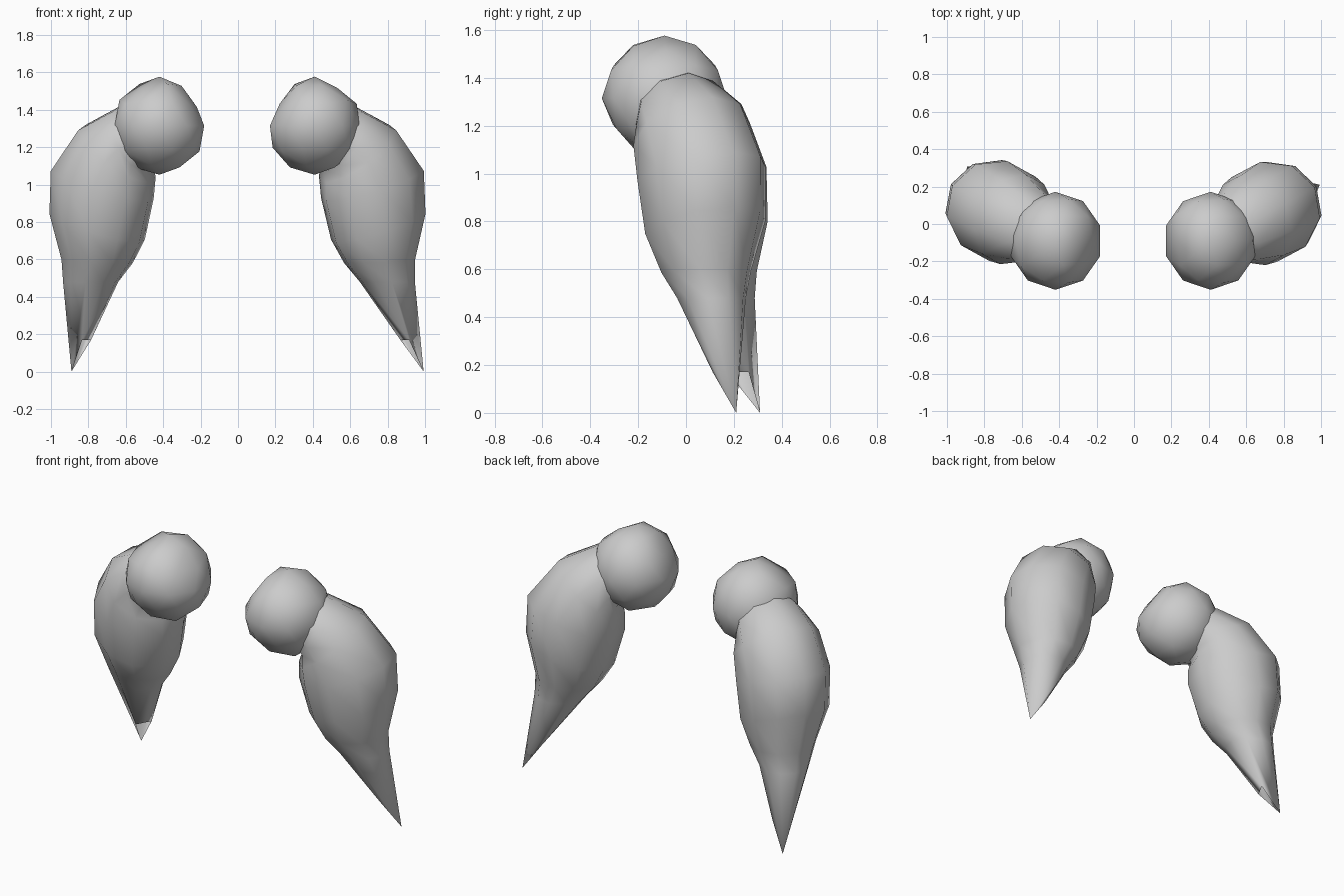
import bpy, bmesh, math
from mathutils import Vector

if "Cube" in bpy.data.objects:
    bpy.data.objects.remove(bpy.data.objects["Cube"])

SIDES = 10
# Limb rings: outer (d, z), inner (d, z), half width; d runs outward from the ball
RINGS = [
    ((0.15, 1.42), (0.04, 1.14), 0.17),
    ((0.24, 1.42), (0.09, 1.07), 0.21),
    ((0.45, 1.32), (0.07, 1.01), 0.255),
    ((0.63, 1.09), (0.07, 0.91), 0.27),
    ((0.64, 0.86), (0.13, 0.69), 0.255),
    ((0.585, 0.60), (0.20, 0.58), 0.19),
    ((0.59, 0.48), (0.29, 0.48), 0.145),
]
LIP = (0.545, 0.17)      # front edge of the open end


def finish(name, bm, loc, angle):
    bmesh.ops.recalc_face_normals(bm, faces=bm.faces)
    for f in bm.faces:
        f.smooth = True
    me = bpy.data.meshes.new(name)
    bm.to_mesh(me)
    bm.free()
    ob = bpy.data.objects.new(name, me)
    ob.location = loc
    ob.rotation_euler.z = angle
    bpy.context.collection.objects.link(ob)
    return ob


def make_limb(name, loc, angle, tip_d, skew):
    """Tapered shell; skew drifts the lower end sideways."""
    bm = bmesh.new()

    def vert(d, p, z):
        return bm.verts.new((d, p + skew * max(0, 1 - z) ** 2, z))

    loops = []
    for (od, oz), (id_, iz), w in RINGS:
        loop = []
        for k in range(SIDES):
            t = 2 * math.pi * k / SIDES
            c = math.cos(t)
            loop.append(vert((od + id_) / 2 + (od - id_) / 2 * c,
                             w * math.sin(t),
                             (oz + iz) / 2 + (oz - iz) / 2 * c))
        loops.append(loop)
    for a, b in zip(loops, loops[1:]):
        for k in range(SIDES):
            n = (k + 1) % SIDES
            bm.faces.new((a[k], a[n], b[n], b[k]))
    # pointed end, open only below the short front lip
    r = loops[-1]
    tip = vert(tip_d, 0, 0)
    la, lb = (vert(LIP[0] + tip_d - 0.66, s * 0.05, LIP[1]) for s in (1, -1))
    h = SIDES // 2
    for k in range(2 - h, h - 2):
        bm.faces.new((r[k], r[k + 1], tip))
    for f in ((r[h - 2], la, tip), (r[h + 2], tip, lb),
              (r[h - 2], r[h - 1], la), (r[h - 1], r[h], la), (r[h], lb, la),
              (r[h], r[h + 1], lb), (r[h + 1], r[h + 2], lb)):
        bm.faces.new(f)
    finish(name, bm, loc, angle)


def make_ball(name, loc, inward):
    """Low-poly ball, slightly flattened on three sides."""
    bm = bmesh.new()
    bmesh.ops.create_icosphere(bm, subdivisions=2, radius=0.262)
    flats = (((inward * 0.8, -0.2, 0.57), 0.215),
             ((-inward * 0.5, -0.2, 0.85), 0.23),
             ((0, -0.75, -0.66), 0.235))
    for v in bm.verts:
        v.co.x *= 0.96
        for direction, limit in flats:
            n = Vector(direction).normalized()
            over = v.co.dot(n) - limit
            if over > 0:
                v.co -= n * over
    finish(name, bm, loc, 0)


# Two limbs, each hanging from its shoulder ball
for side, x, deg, tip_d, skew, inward in (("right", 0.41, 28, 0.66, 0.0, -1),
                                          ("left", -0.42, 151, 0.61, -0.13, 1)):
    make_ball(side + "_shoulder_ball", (x, -0.09, 1.315), inward)
    make_limb(side + "_tapered_limb", (x, -0.1, 0), math.radians(deg), tip_d, skew)
